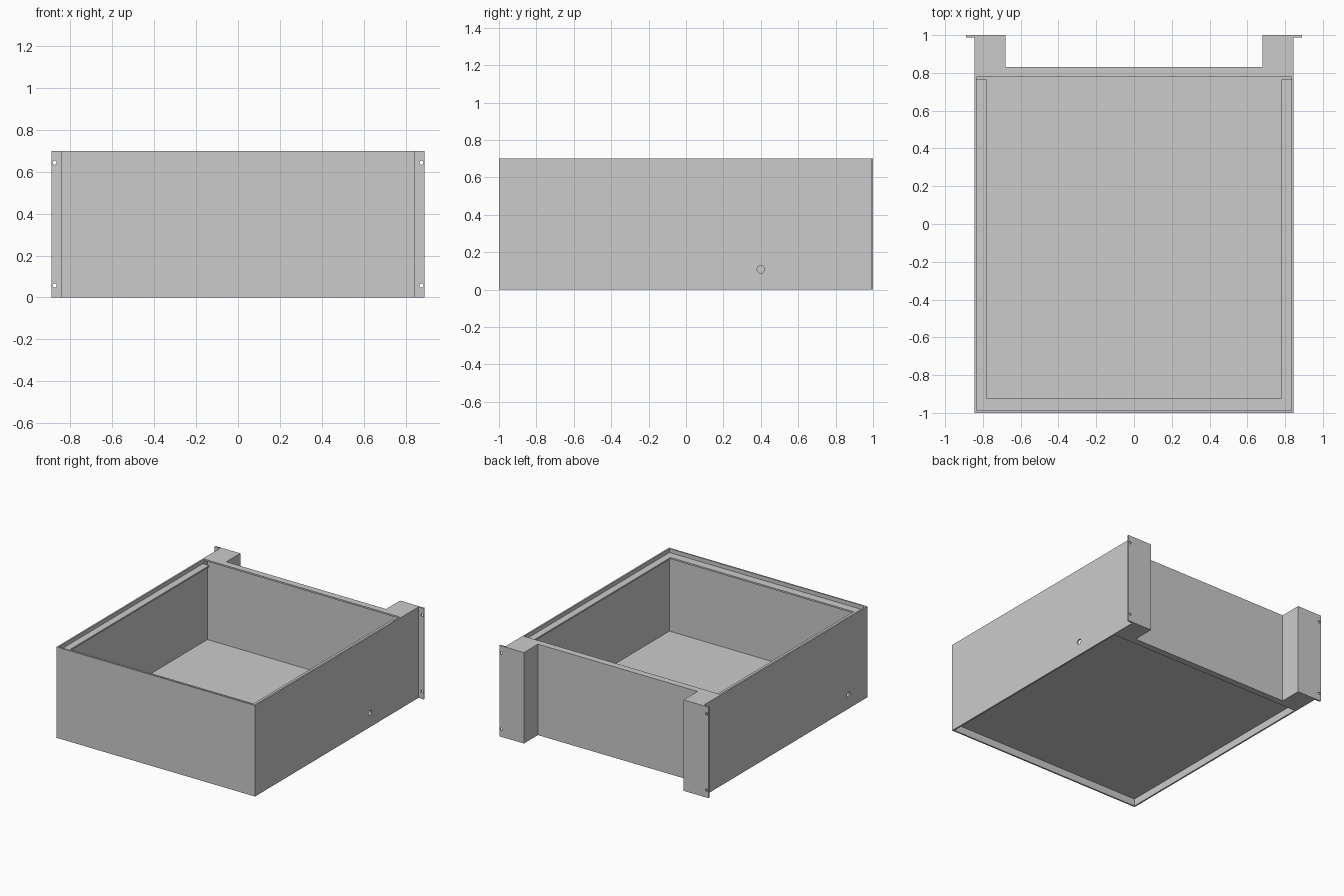
import bpy, bmesh, math
from mathutils import Matrix

if "Cube" in bpy.data.objects:
    bpy.data.objects.remove(bpy.data.objects["Cube"])

W, H = 0.845, 0.70      # half width and height of the case
T = 0.012               # sheet thickness
FRONT, BACK, END = -1.0, 0.83, 1.0
FLOOR = 0.06
LIP_Z = 0.67            # top of the recessed lip


def finish(name, bm):
    bmesh.ops.recalc_face_normals(bm, faces=bm.faces[:])
    mesh = bpy.data.meshes.new(name)
    bm.to_mesh(mesh)
    bm.free()
    obj = bpy.data.objects.new(name, mesh)
    bpy.context.collection.objects.link(obj)
    return obj


def prism(name, outline, z0, z1):
    """Extrude a flat outline (x, y) from z0 up to z1."""
    bm = bmesh.new()
    face = bm.faces.new([bm.verts.new((x, y, z0)) for x, y in outline])
    new = bmesh.ops.extrude_face_region(bm, geom=[face])["geom"]
    bmesh.ops.translate(bm, vec=(0, 0, z1 - z0),
                        verts=[v for v in new if isinstance(v, bmesh.types.BMVert)])
    return finish(name, bm)


def box(name, x0, x1, y0, y1, z0, z1):
    return prism(name, [(x0, y0), (x1, y0), (x1, y1), (x0, y1)], z0, z1)


def drill(obj, centre, radius, axis):
    """Cut a round hole through a sheet along the X or Y axis."""
    bm = bmesh.new()
    rot = Matrix.Rotation(math.pi / 2, 4, "Y" if axis == "X" else "X")
    bmesh.ops.create_cone(bm, cap_ends=True, segments=24, radius1=radius,
                          radius2=radius, depth=0.06,
                          matrix=Matrix.Translation(centre) @ rot)
    cutter = finish("hole_cutter", bm)
    cutter.hide_render = True
    mod = obj.modifiers.new("hole", "BOOLEAN")
    mod.operation = "DIFFERENCE"
    mod.solver = "EXACT"
    mod.object = cutter
    bpy.context.view_layer.objects.active = obj
    bpy.ops.object.modifier_apply(modifier=mod.name)
    bpy.data.objects.remove(cutter)


# Case walls and raised floor
box("front_wall", -W + T, W - T, FRONT, FRONT + T, 0, H)
box("back_wall", -W + T, W - T, BACK - T, BACK, 0, H)
box("floor_panel", -W + T, W - T, FRONT + T, BACK - T, FLOOR - 0.004, FLOOR + 0.005)

# Sides, rear posts and drilled mounting ears
for side, s in (("right", 1), ("left", -1)):
    wall = box(side + "_wall", *sorted((s * (W - T), s * W)), FRONT, END - T, 0, H)
    drill(wall, (s * W, 0.40 if s > 0 else -0.77, 0.108), 0.02, "X")
    box(side + "_rear_post", *sorted((s * 0.68, s * (W - T))), BACK, END - T, 0, H)
    ear = box(side + "_mounting_ear", *sorted((s * 0.68, s * 0.89)), END - T, END, 0, H)
    for z in (0.057, H - 0.057):
        drill(ear, (s * 0.875, END, z), 0.01, "Y")

# Folded flanges along the top and bottom of the back wall
for name, z in (("top", H - T), ("bottom", 0)):
    box(name + "_back_flange", -W + T, W - T, 0.778, BACK - T, z, z + T)

# Recessed U-shaped lip that carries the cover
xo, xi = W - T, 0.78
prism("cover_lip", [(-xo, 0.765), (-xo, FRONT + T), (xo, FRONT + T), (xo, 0.765),
                    (xi, 0.765), (xi, -0.925), (-xi, -0.925), (-xi, 0.765)],
      LIP_Z - T, LIP_Z)
